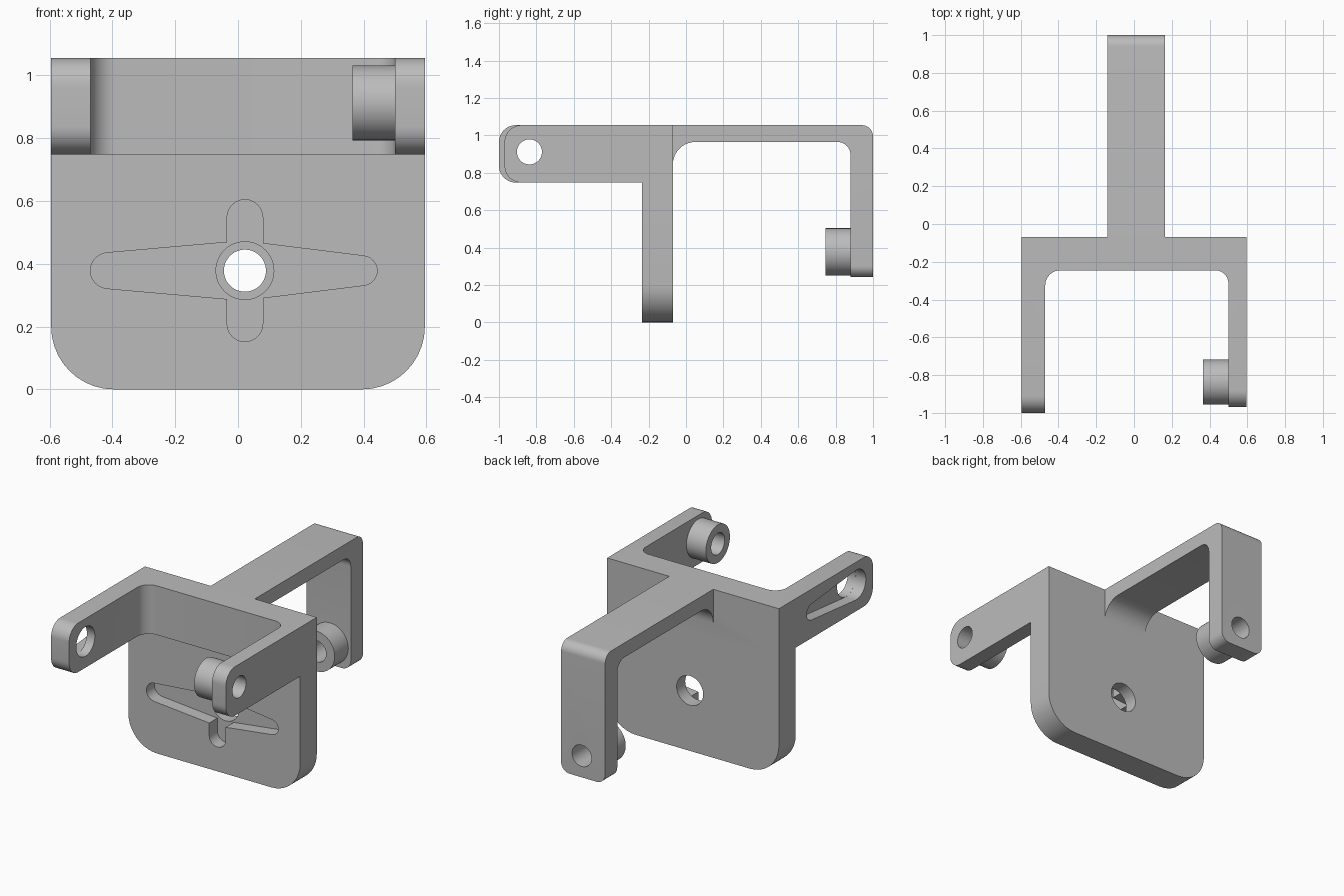
import bpy
import bmesh
from math import pi, sin, cos, acos, tan, radians
from mathutils import Vector, Matrix

old = bpy.data.objects.get("Cube")
if old:
    bpy.data.objects.remove(old, do_unlink=True)

grey = bpy.data.materials.new("plain grey")
grey.use_nodes = True
GREY = (0.5, 0.5, 0.5, 1)
grey.diffuse_color = GREY
grey.node_tree.nodes["Principled BSDF"].inputs["Base Color"].default_value = GREY

# Maps profile (u, v) and extrusion depth w to model space
PLACE = {
    "x": lambda u, v, w: (w, u, v),
    "y": lambda u, v, w: (u, w, v),
    "z": lambda u, v, w: (u, v, w),
}


def rounded(corners, steps=10):
    """Outline through (u, v, radius) corners, with arcs where radius > 0."""
    out = []
    for i, (u, v, r) in enumerate(corners):
        p = Vector((u, v))
        if r == 0:
            out.append(p)
            continue
        a = (Vector(corners[i - 1][:2]) - p).normalized()
        b = (Vector(corners[(i + 1) % len(corners)][:2]) - p).normalized()
        half = acos(a.dot(b)) / 2
        centre = p + (a + b).normalized() * (r / sin(half))
        start = p + a * (r / tan(half)) - centre
        sweep = pi - 2 * half
        if a.x * b.y - a.y * b.x > 0:
            sweep = -sweep
        for k in range(steps + 1):
            out.append(centre + Matrix.Rotation(sweep * k / steps, 2) @ start)
    return out


def disc(u, v, r, n=48):
    return [Vector((u + r * cos(2 * pi * k / n), v + r * sin(2 * pi * k / n)))
            for k in range(n)]


def horn(u0, v0, r0, u1, v1, r1, steps=12):
    """Tapered slot outline: round at both ends, tangent sides."""
    d = Vector((u1 - u0, v1 - v0))
    base = Vector((1, 0)).angle_signed(d) * -1
    t = acos((r0 - r1) / d.length)
    out = []
    for cu, cv, r, start, sweep in ((u1, v1, r1, -t, 2 * t),
                                    (u0, v0, r0, t, 2 * pi - 2 * t)):
        for k in range(steps + 1):
            ang = base + start + sweep * k / steps
            out.append(Vector((cu + r * cos(ang), cv + r * sin(ang))))
    return out


def prism(name, outline, axis, lo, hi, soften=None, radius=0):
    """Extrude an outline; soften(a, b) picks edges to round over."""
    bm = bmesh.new()
    place = PLACE[axis]
    rings = [[bm.verts.new(place(p.x, p.y, w)) for p in outline] for w in (lo, hi)]
    n = len(outline)
    bm.faces.new(rings[0])
    bm.faces.new(rings[1])
    for i in range(n):
        j = (i + 1) % n
        bm.faces.new((rings[0][i], rings[0][j], rings[1][j], rings[1][i]))
    bmesh.ops.recalc_face_normals(bm, faces=bm.faces)
    if soften:
        edges = [e for e in bm.edges if soften(e.verts[0].co, e.verts[1].co)]
        bmesh.ops.bevel(bm, geom=edges, offset=radius, segments=10,
                        profile=0.5, affect="EDGES")
    mesh = bpy.data.meshes.new(name)
    bm.to_mesh(mesh)
    bm.free()
    mesh.materials.append(grey)
    ob = bpy.data.objects.new(name, mesh)
    bpy.context.collection.objects.link(ob)
    return ob


def combine(target, tool, operation):
    """Apply a boolean and discard the tool."""
    mod = target.modifiers.new("combine", "BOOLEAN")
    mod.operation, mod.solver, mod.object = operation, "EXACT", tool
    bpy.context.view_layer.objects.active = target
    bpy.ops.object.modifier_apply(modifier=mod.name)
    bpy.data.objects.remove(tool, do_unlink=True)


TOP, YOKE_Z, BACK = 1.055, 0.748, -0.07
HUB_X, HUB_Z = 0.022, 0.378        # front and rear pivot
SIDE_Y, SIDE_Z = -0.837, 0.912     # side pivot
HUB_R, PIN_R = 0.092, 0.067

# Mounting plate with rounded lower corners
bracket = prism("bracket", rounded([(-0.595, 0, 0.2), (0.595, 0, 0.2),
                                    (0.595, YOKE_Z, 0), (-0.595, YOKE_Z, 0)]),
                "y", -0.235, BACK)

# Forked yoke, arm tips rounded over
yoke = prism("yoke", rounded([(-0.595, BACK, 0), (-0.595, -1, 0), (-0.47, -1, 0),
                              (-0.47, -0.245, 0.08), (0.5, -0.245, 0.07),
                              (0.5, -0.97, 0), (0.595, -0.97, 0), (0.595, BACK, 0)]),
             "z", YOKE_Z, TOP,
             lambda a, b: max(a.y, b.y) < -0.9 and abs(a.x - b.x) > 0.05, 0.09)

# Rear hanging arm
rear_arm = prism("rear_arm", rounded([(BACK, TOP, 0), (1, TOP, 0.06), (1, 0.243, 0),
                                      (0.88, 0.243, 0), (0.88, 0.965, 0.07),
                                      (BACK, 0.965, 0.0), (BACK, 0.9, 0)]),
                 "x", -0.14, 0.165,
                 lambda a, b: max(a.z, b.z) < 0.3 and abs(a.y - b.y) > 0.05, 0.06)

# Curved gusset under the rear beam
gusset_outline = [Vector((BACK, 0.97)), Vector((BACK, 0.845))]
gusset_outline += [Vector((0.05 - 0.12 * cos(k * pi / 20), 0.845 + 0.12 * sin(k * pi / 20)))
                   for k in range(1, 11)]
gusset_outline.append(Vector((0.05, 0.97)))
gusset = prism("gusset", gusset_outline, "x", -0.14, 0.165)

# Pivot bosses
side_boss = prism("side_boss", disc(SIDE_Y, SIDE_Z, 0.119), "x", 0.365, 0.52)
rear_boss = prism("rear_boss", disc(HUB_X, HUB_Z, 0.126), "y", 0.745, 0.9)
for part in (yoke, rear_arm, gusset, side_boss, rear_boss):
    combine(bracket, part, "UNION")

# Cross-shaped recess in the plate, tapered recess in the side arm, pivot holes
for outline, axis, lo, hi in (
        (horn(HUB_X, HUB_Z, 0.095, -0.413, HUB_Z, 0.057), "y", -0.3, -0.155),
        (horn(HUB_X, HUB_Z, 0.093, 0.396, HUB_Z, 0.047), "y", -0.3, -0.155),
        (horn(HUB_X, 0.547, 0.057, HUB_X, 0.209, 0.057), "y", -0.3, -0.155),
        (horn(SIDE_Y, SIDE_Z, 0.093, -0.395, SIDE_Z, 0.05), "x", -0.7, -0.525),
        (disc(HUB_X, HUB_Z, HUB_R), "y", -0.3, 0),
        (disc(SIDE_Y, SIDE_Z, HUB_R), "x", -0.7, -0.4),
        (disc(HUB_X, HUB_Z, PIN_R), "y", 0.6, 1.1),
        (disc(SIDE_Y, SIDE_Z, PIN_R), "x", 0.3, 0.7)):
    combine(bracket, prism("cutter", outline, axis, lo, hi), "DIFFERENCE")

# Smooth the curved faces, keep edges crisp
bpy.ops.object.select_all(action="DESELECT")
bracket.select_set(True)
bpy.context.view_layer.objects.active = bracket
bpy.ops.object.shade_smooth_by_angle(angle=radians(30))
